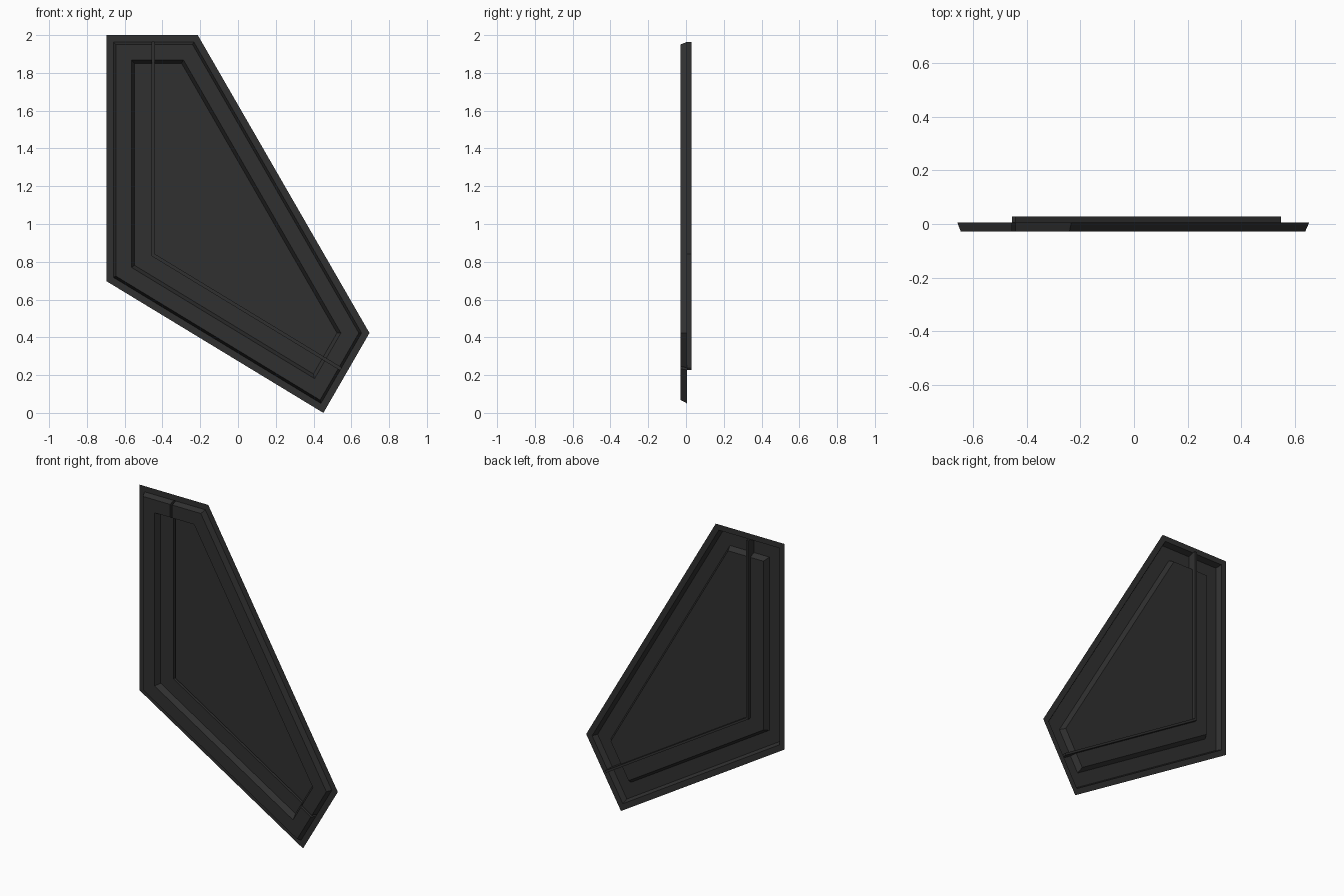
import bpy, bmesh
from mathutils import Vector

if "Cube" in bpy.data.objects:
    bpy.data.objects.remove(bpy.data.objects["Cube"])

# Outline in (x, z), counter-clockwise seen from the front
OUTLINE = [Vector(p) for p in ((-0.696, 2.0), (-0.696, 0.697), (0.452, 0.0),
                               (0.696, 0.423), (-0.213, 2.0))]
N = len(OUTLINE)
RIM_Y, FRONT_Y, GROOVE_Y = 0.006, -0.028, 0.028
GROOVE_IN, GROOVE_OUT, RIM_W = 0.254, 0.240, 0.036


def inward(i):
    d = (OUTLINE[(i + 1) % N] - OUTLINE[i]).normalized()
    return Vector((-d.y, d.x))


def edge_dist(i, x, z):
    return (Vector((x, z)) - OUTLINE[i]).dot(inward(i))


def inset(d):
    """Outline moved inward by d, with mitred corners."""
    pts = []
    for i in range(N):
        a, b = inward(i - 1), inward(i)
        pts.append(OUTLINE[i] + (a + b) * (d / (1 + a.dot(b))))
    return pts


# Stepped sheet: flat rim, raised band, sunken middle
bm = bmesh.new()
loops = [[bm.verts.new((p.x, y, p.y)) for p in inset(d)]
         for d, y in ((0, RIM_Y), (RIM_W, RIM_Y), (0.049, FRONT_Y),
                      (0.131, FRONT_Y), (0.149, RIM_Y))]
for a, b in zip(loops, loops[1:]):
    for i in range(N):
        j = (i + 1) % N
        bm.faces.new((a[i], a[j], b[j], b[i]))
bm.faces.new(loops[-1])

# Score the sheet along both sides of the bent groove
for i in (0, 1):
    n = inward(i)
    for d in (GROOVE_OUT, GROOVE_IN):
        p = OUTLINE[i] + n * d
        bmesh.ops.bisect_plane(bm, geom=bm.verts[:] + bm.edges[:] + bm.faces[:],
                               dist=1e-6, plane_co=(p.x, 0, p.y),
                               plane_no=(n.x, 0, n.y))


def in_groove(f):
    c = f.calc_center_median()
    ds = [edge_dist(i, c.x, c.z) for i in range(N)]
    return GROOVE_OUT < min(ds[0], ds[1]) < GROOVE_IN and min(ds) > RIM_W


# Push the groove strip through to the back
strip = [f for f in bm.faces if in_groove(f)]
res = bmesh.ops.extrude_face_region(bm, geom=strip)
for v in res["geom"]:
    if isinstance(v, bmesh.types.BMVert):
        v.co.y = GROOVE_Y
left = [f for f in strip if f.is_valid]
if left:
    bmesh.ops.delete(bm, geom=left, context='FACES')

mesh = bpy.data.meshes.new("angled_panel")
bm.to_mesh(mesh)
bm.free()
mat = bpy.data.materials.new("dark_grey")
mat.diffuse_color = (0.03, 0.03, 0.03, 1)
mat.use_nodes = True
mat.node_tree.nodes["Principled BSDF"].inputs["Base Color"].default_value = mat.diffuse_color
mesh.materials.append(mat)
bpy.context.collection.objects.link(bpy.data.objects.new("angled_panel", mesh))
